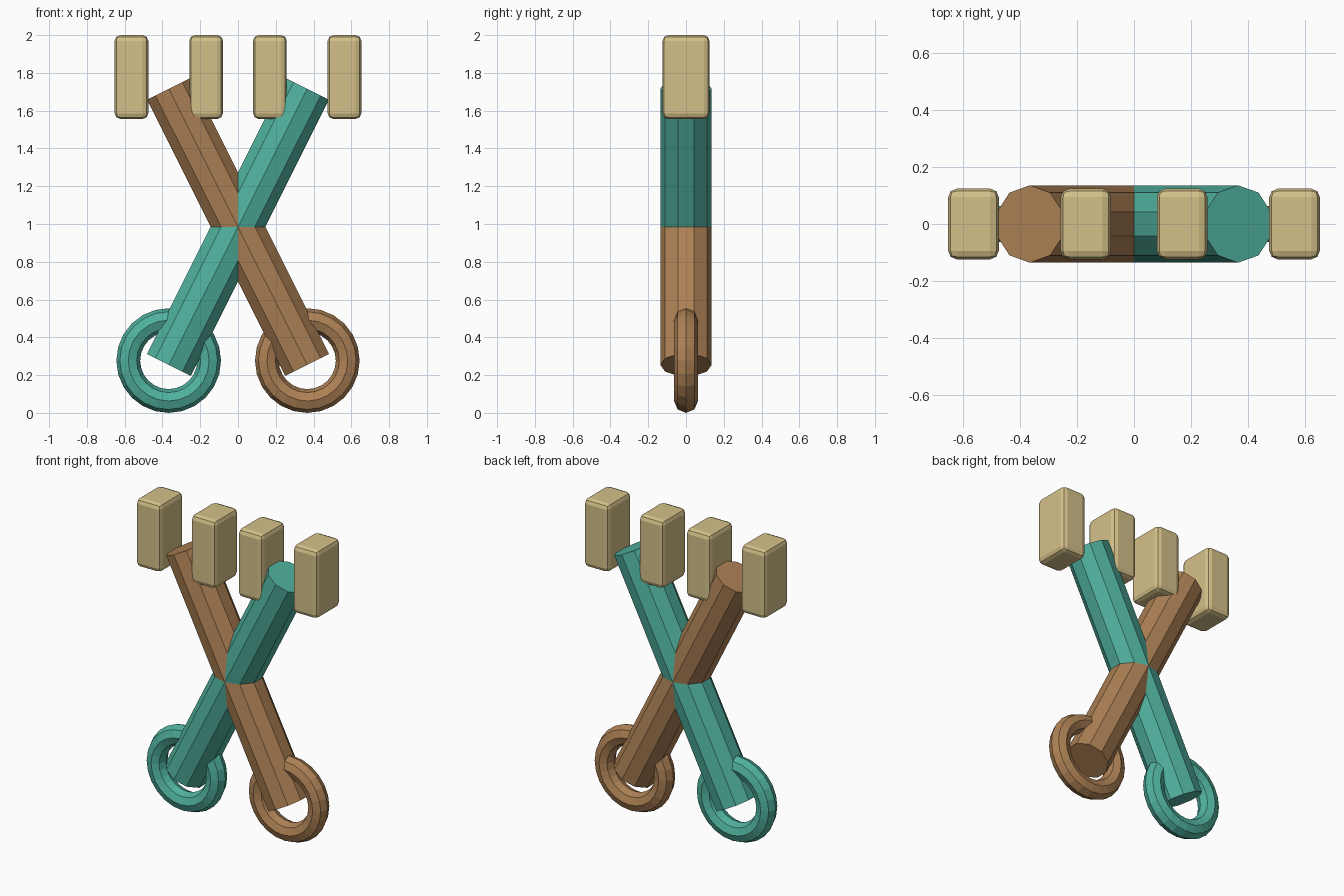
import bpy
from math import radians

if "Cube" in bpy.data.objects:
    bpy.data.objects.remove(bpy.data.objects["Cube"])


def material(name, color):
    mat = bpy.data.materials.new(name)
    mat.diffuse_color = (*color, 1)
    mat.use_nodes = True
    mat.node_tree.nodes["Principled BSDF"].inputs["Base Color"].default_value = mat.diffuse_color
    return mat


TEAL = material("teal", (0.08, 0.44, 0.34))
BROWN = material("brown", (0.42, 0.22, 0.09))
CREAM = material("cream", (0.66, 0.53, 0.25))


def finish(name, mat):
    obj = bpy.context.object
    obj.name = name
    obj.data.materials.append(mat)
    return obj


def handle(name, tilt, mat):
    # ten-sided bar leaning across the centre
    bpy.ops.mesh.primitive_cylinder_add(vertices=10, radius=0.136, depth=1.635,
                                        location=(0, 0, 0.985), rotation=(0, tilt, 0))
    finish(name, mat)


def ring(name, x, mat):
    # upright finger ring at the lower end of a bar
    bpy.ops.mesh.primitive_torus_add(major_radius=0.214, minor_radius=0.063,
                                     major_segments=24, minor_segments=8,
                                     location=(x, 0, 0.277), rotation=(radians(90), 0, 0))
    finish(name, mat)


def jaw(name, x):
    # bevelled upright block beside the upper end of a bar
    bpy.ops.mesh.primitive_cube_add(size=1, location=(x, 0, 1.778))
    obj = finish(name, CREAM)
    obj.scale = (0.178, 0.248, 0.444)
    bpy.ops.object.transform_apply(location=False, rotation=False, scale=True)
    bevel = obj.modifiers.new("bevel", 'BEVEL')
    bevel.width = 0.03
    bevel.segments = 2


# crossed bars and rings, one colour each
for label, side, mat in (("brown", 1, BROWN), ("teal", -1, TEAL)):
    handle(label + "_bar", -side * radians(26.6), mat)
    ring(label + "_ring", side * 0.367, mat)

# two jaw blocks on each side
for label, side in (("left", -1), ("right", 1)):
    jaw(label + "_inner_jaw", side * 0.169)
    jaw(label + "_outer_jaw", side * 0.564)
